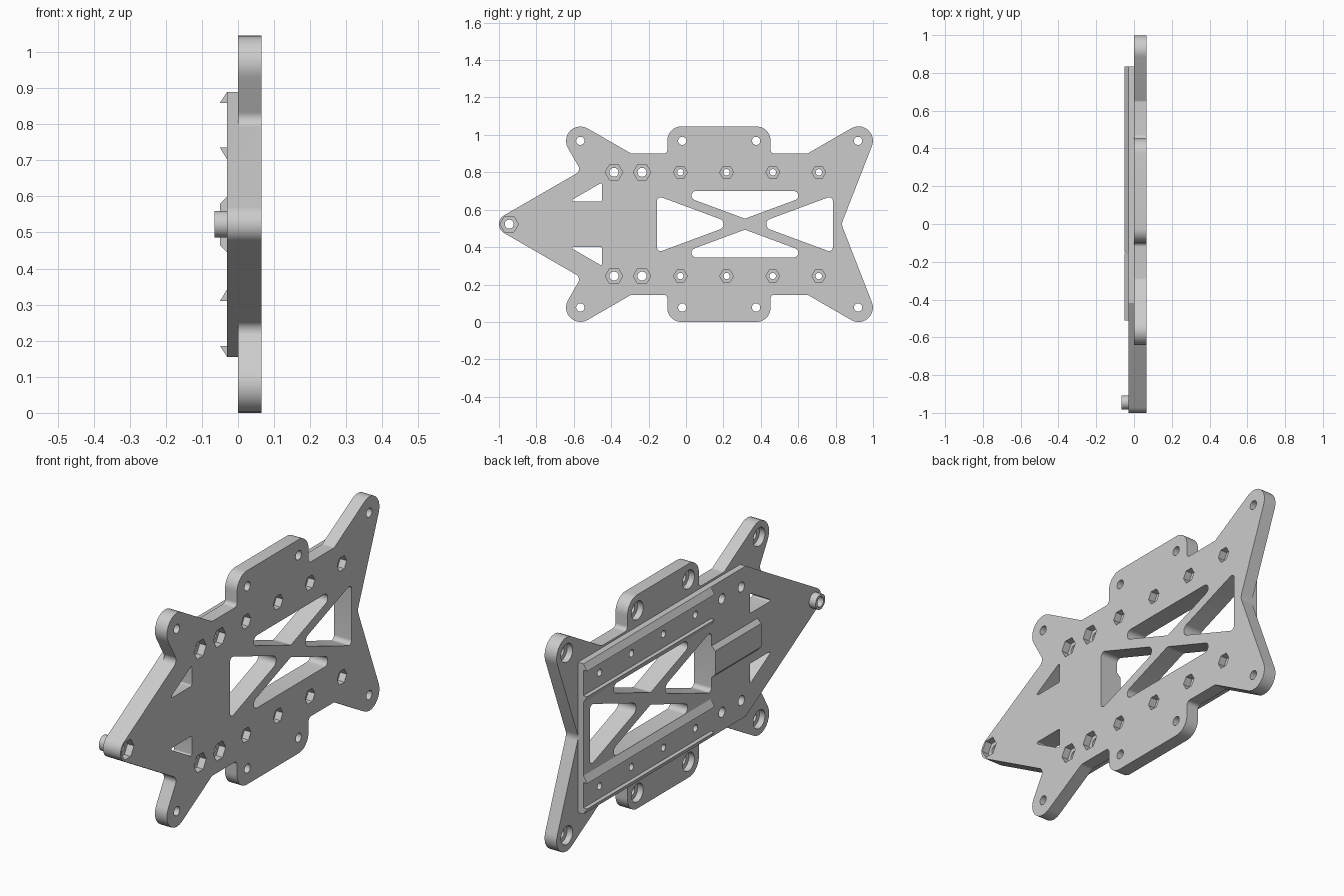
import bpy, bmesh, math
from mathutils import Vector

if "Cube" in bpy.data.objects:
    bpy.data.objects.remove(bpy.data.objects["Cube"])

MID = 0.5225           # height of the symmetry line
FACE, STEP, EAR, BACK, BOSS = 0.065, 0.03, 0.0, -0.03, -0.065   # depths along x

grey = bpy.data.materials.new("plain grey")
grey.use_nodes = True
grey.diffuse_color = (0.6, 0.6, 0.6, 1)
grey.node_tree.nodes["Principled BSDF"].inputs["Base Color"].default_value = (0.6, 0.6, 0.6, 1)


def rounded(corners, steps=10):
    """Turn (y, z, radius) corners into a filleted outline."""
    out = []
    for i, (y, z, r) in enumerate(corners):
        p = Vector((y, z))
        u = (Vector(corners[i - 1][:2]) - p).normalized()
        v = (Vector(corners[(i + 1) % len(corners)][:2]) - p).normalized()
        half = u.angle(v) / 2
        c = p + (u + v).normalized() * r / math.sin(half)
        d = r / math.tan(half)
        a0 = math.atan2(*reversed(p + u * d - c))
        a1 = math.atan2(*reversed(p + v * d - c))
        turn = (a1 - a0 + math.pi) % (2 * math.pi) - math.pi
        for k in range(steps + 1):
            a = a0 + turn * k / steps
            out.append((c.x + r * math.cos(a), c.y + r * math.sin(a)))
    return out


def circle(y, z, r, n=32):
    return [(y + r * math.cos(2 * math.pi * k / n),
             z + r * math.sin(2 * math.pi * k / n)) for k in range(n)]


def flip_z(points):
    return [(p[0], 2 * MID - p[1], *p[2:]) for p in reversed(points)]


def wall(bm, outline, x0, x1):
    """Side faces of an outline between two depths."""
    a, b = [[bm.verts.new((x, *p)) for p in outline] for x in (x0, x1)]
    for i in range(len(outline)):
        bm.faces.new((a[i - 1], a[i], b[i], b[i - 1]))


def cap(bm, x, outlines):
    """Flat face at one depth; the first outline is outer, the rest are holes."""
    edges = []
    for outline in outlines:
        ring = [bm.verts.new((x, *p)) for p in outline]
        edges += [bm.edges.new((ring[i - 1], ring[i])) for i in range(len(ring))]
    bmesh.ops.triangle_fill(bm, use_beauty=True, edges=edges, normal=(1, 0, 0))


def finish(name, bm):
    bmesh.ops.remove_doubles(bm, verts=bm.verts, dist=0.00001)
    bmesh.ops.recalc_face_normals(bm, faces=bm.faces)
    mesh = bpy.data.meshes.new(name)
    bm.to_mesh(mesh)
    bm.free()
    mesh.materials.append(grey)
    ob = bpy.data.objects.new(name, mesh)
    bpy.context.collection.objects.link(ob)
    return ob


# Plate outline with ears, starting with the tip arc
edge = [(-0.561, 0.8075, 0.03), (-0.775, 1.178, 0.077), (-0.293, 0.9, 0.02),
        (-0.1, 0.9, 0.02), (-0.1, 1.045, 0.075), (0.452, 1.045, 0.075),
        (0.452, 0.9, 0.02), (0.65, 0.9, 0.02), (1.074, 1.145, 0.077)]
outline = rounded([(-1.055, MID, 0.055)] + edge + [(0.831, MID, 0.05)] + flip_z(edge))
notch = len(outline) // 2 + 5
notch = min(range(len(outline)), key=lambda i: abs(outline[i][1] - MID) - outline[i][0])
notch = 11 * (len(edge) + 1) + 5

# Thicker arrow-shaped body, and the ear faces left beside it
shoulder = [(-0.4185, 0.89), (outline[notch][0], 0.89)]
body = outline[:12] + shoulder + [outline[notch]] + flip_z(shoulder) + [outline[-1]]
ear_face = outline[11:notch + 1] + shoulder[::-1]

# Windows
side = rounded([(-0.155, 0.675, 0.02), (0.257, MID, 0.03), (-0.155, 0.37, 0.02)])
side2 = [(0.63 - y, z) for y, z in side]
slot = rounded([(-0.085, 0.70, 0.025), (0.715, 0.70, 0.025), (0.315, 0.552, 0.02)])
nose = rounded([(-0.623, 0.645, 0.006), (-0.45, 0.745, 0.006), (-0.45, 0.645, 0.006)])
windows = [side, side2, slot, flip_z(slot), nose, flip_z(nose)]

# Bolt holes with nut pockets: (y, hole radius, pocket radius)
nuts = [(-0.385, 0.024, 0.047), (-0.235, 0.024, 0.047)]
nuts += [(y, 0.017, 0.037) for y in (-0.03, 0.217, 0.464, 0.71)]
holes = [circle(y, z, r) for z in (0.8, 2 * MID - 0.8) for y, r, _ in nuts]
hexes = [circle(y, z, r, 6) for z in (0.8, 2 * MID - 0.8) for y, _, r in nuts]

# Ear holes with counterbores
ear_ys = (-0.565, -0.02, 0.375, 0.92)
ear_zs = (0.968, 2 * MID - 0.968)
ear_holes = [circle(y, z, 0.022) for z in ear_zs for y in ear_ys]
bores = [circle(y, z, 0.045) for z in ear_zs for y in ear_ys]

# Pin boss at the tip
PIN = -0.945
pin, pin_hole, pin_hex = circle(PIN, MID, 0.037), circle(PIN, MID, 0.024), circle(PIN, MID, 0.049, 6)

bm = bmesh.new()
walls = [(outline, EAR, FACE), (body, BACK, EAR), (pin, BOSS, BACK),
         (pin_hole, BOSS, STEP), (pin_hex, STEP, FACE)]
walls += [(w, BACK, FACE) for w in windows] + [(h, BACK, STEP) for h in holes]
walls += [(h, STEP, FACE) for h in hexes + ear_holes] + [(b, EAR, STEP) for b in bores]
for w in walls:
    wall(bm, *w)
cap(bm, FACE, [outline, pin_hex] + windows + hexes + ear_holes)
for outer, inner in zip(hexes + bores + [pin_hex], holes + ear_holes + [pin_hole]):
    cap(bm, STEP, [outer, inner])
cap(bm, EAR, [ear_face] + bores[:4])
cap(bm, EAR, [flip_z(ear_face)] + bores[4:])
cap(bm, BACK, [body, pin] + windows + holes)
cap(bm, BOSS, [pin, pin_hole])
plate = finish("plate", bm)

bpy.ops.object.select_all(action="DESELECT")
plate.select_set(True)
bpy.context.view_layer.objects.active = plate
bpy.ops.object.shade_smooth_by_angle(angle=math.radians(30))


# Wedge rails and centre rail on the back, extruded along y
def rail(name, profile, y0, y1):
    bm = bmesh.new()
    a, b = [[bm.verts.new((x, y, z)) for x, z in profile] for y in (y0, y1)]
    bm.faces.new(a)
    bm.faces.new(b)
    for i in range(len(a)):
        bm.faces.new((a[i - 1], a[i], b[i], b[i - 1]))
    finish(name, bm)


PEAK = -0.05
wedges = {"outer_rail": [(BACK, 0.89), (PEAK, 0.859), (BACK, 0.859)],
          "inner_rail": [(BACK, 0.735), (PEAK, 0.735), (BACK, 0.702)]}
for name, wedge in wedges.items():
    rail("upper_" + name, wedge, -0.15, shoulder[1][0])
    rail("lower_" + name, flip_z(wedge), -0.15, shoulder[1][0])
half = [(BACK, 0.6), (PEAK, 0.58)]
rail("centre_rail", half + flip_z(half), -0.51, -0.155)
